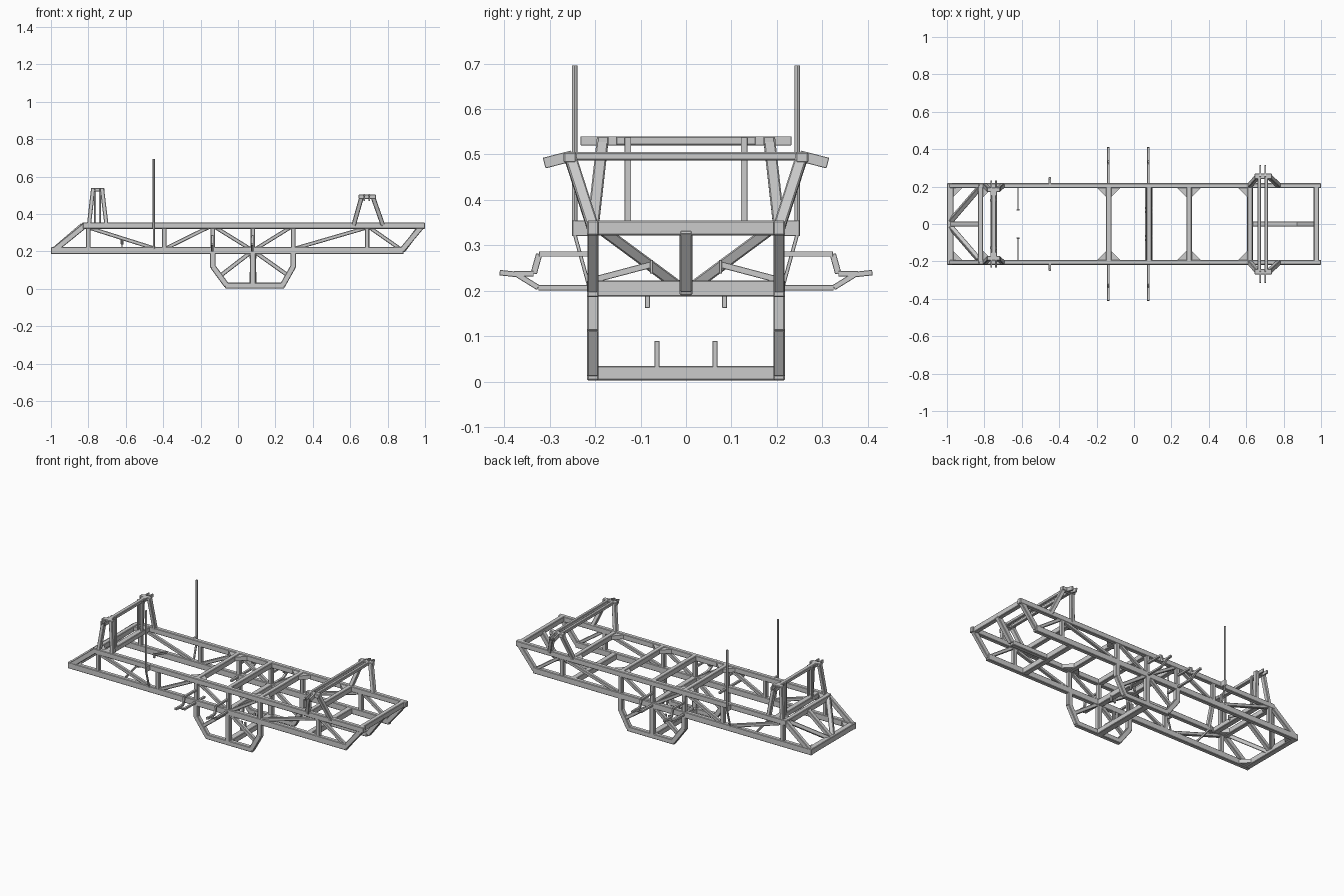
import bpy, bmesh
from mathutils import Vector, Matrix

if "Cube" in bpy.data.objects:
    bpy.data.objects.remove(bpy.data.objects["Cube"])

ZB, ZT, YR = 0.205, 0.338, 0.205   # lower rail, upper rail, rail offset


def finish(name, bm, bevel=0.003):
    bmesh.ops.recalc_face_normals(bm, faces=bm.faces)
    me = bpy.data.meshes.new(name)
    bm.to_mesh(me)
    bm.free()
    ob = bpy.data.objects.new(name, me)
    bpy.context.collection.objects.link(ob)
    if bevel:
        m = ob.modifiers.new("edge", 'BEVEL')
        m.width, m.segments = bevel, 1
    return ob


def bar(bm, p, q, w=0.026, h=0.026):
    """Square tube from p to q; w across (y, or x for cross bars), h the other way."""
    p, q = Vector(p), Vector(q)
    d = (q - p).normalized()
    ref = Vector((1, 0, 0)) if abs(d.y) > 0.6 else Vector((0, 1, 0))
    v = d.cross(ref).normalized()
    u = v.cross(d)
    rot = Matrix((u, v, d)).transposed().to_4x4()
    mat = (Matrix.Translation((p + q) / 2) @ rot
           @ Matrix.Diagonal((w, h, (q - p).length, 1)))
    bmesh.ops.create_cube(bm, size=1, matrix=mat)


def bars(name, segs, w=0.026, h=0.026, mirror=False, bevel=0.003):
    bm = bmesh.new()
    for p, q in segs:
        for s in ((1, -1) if mirror else (1,)):
            bar(bm, (p[0], s * p[1], p[2]), (q[0], s * q[1], q[2]), w, h)
    return finish(name, bm, bevel)


def side(pts):
    """Pairs of (x, z) points to segments in the side plane."""
    return [((a, YR, b), (c, YR, d)) for a, b, c, d in pts]


def path(pts):
    return list(zip(pts[:-1], pts[1:]))


# Main rails and sloped ends
bars("lower_rail", side([(-1, ZB, 0.885, ZB)]), 0.026, 0.038, True)
bars("upper_rail", side([(-0.83, ZT, 1, ZT)]), 0.026, 0.033, True)
bars("end_slope", side([(-0.985, ZB, -0.82, ZT), (0.875, ZB, 0.985, ZT)]),
     0.024, 0.03, True)

# Side truss
bars("truss_post", side([(x, ZB, x, ZT) for x in
     (-0.8, -0.395, -0.135, 0.08, 0.295, 0.69)]), 0.024, 0.024, True)
bars("truss_diagonal", side([
    (-0.8, ZT - .01, -0.41, ZB), (-0.39, ZB + .01, -0.14, ZT),
    (-0.135, ZT, 0.08, ZB), (0.08, ZB, 0.295, ZT),
    (0.3, ZB + .01, 0.69, ZT - .01), (0.69, ZT, 0.88, ZB)]), 0.02, 0.02, True)

# Lower bay hanging under the middle
bars("belly_frame", side([
    (-0.135, ZB, -0.135, 0.112), (-0.135, 0.12, -0.06, 0.018),
    (-0.07, 0.018, 0.248, 0.018), (0.238, 0.018, 0.295, 0.12),
    (0.295, 0.112, 0.295, ZB), (0.08, 0.018, 0.08, ZB)]), 0.026, 0.03, True)
bars("belly_brace", side([(0.08, ZB, -0.095, 0.07), (0.08, ZB, 0.27, 0.07)]),
     0.022, 0.022, True)

# Cross members
bars("upper_cross_bar", [((x, -YR, ZT), (x, YR, ZT)) for x in
     (-0.82, -0.135, 0.08, 0.295, 0.62, 0.975)], 0.028, 0.033)
bars("lower_cross_bar", [((x, -YR, ZB), (x, YR, ZB)) for x in
     (-0.982, 0.08, 0.62)], 0.034, 0.036)
bars("belly_cross_bar", [((0.08, -YR, 0.019), (0.08, YR, 0.019))], 0.04, 0.032)
bars("tail_brace", [((-0.985, 0, ZB), (-0.82, 0, ZT)),
                    ((-0.985, 0.01, ZB), (-0.83, 0.19, ZT)),
                    ((-0.985, -0.01, ZB), (-0.83, -0.19, ZT))], 0.026, 0.024)
bars("nose_brace", path([(0.62, 0, ZB), (0.88, 0, ZB), (0.98, 0, ZT)]), 0.028, 0.03)

# Corner gussets of the cross members
bm = bmesh.new()
for x, z, dirs in ((-0.135, ZT, (-1, 1)), (0.08, ZT, ()), (0.295, ZT, (-1, 1)),
                   (0.62, ZT, (-1,)), (-0.98, ZB, (1,)), (-0.82, ZT, (1,))):
    for d in dirs:
        for s in (-1, 1):
            tri = [(x, s * 0.195), (x + d * 0.065, s * 0.195), (x, s * 0.13)]
            f = bm.faces.new([bm.verts.new((a, b, z - 0.012)) for a, b in tri])
            r = bmesh.ops.extrude_face_region(bm, geom=[f])
            vs = [v for v in r["geom"] if isinstance(v, bmesh.types.BMVert)]
            bmesh.ops.translate(bm, verts=vs, vec=(0, 0, 0.024))
finish("corner_gusset", bm, 0)

# Mounting lugs on the middle cross bars
lug = []
for x in (0.068, 0.094):
    lug += [((x, 0.085, 0.162), (x, 0.085, 0.2)), ((x, 0.064, 0.02), (x, 0.064, 0.09))]
bars("mount_lug", lug, 0.011, 0.012, True, 0.001)

# Outrigger side brackets
seg = []
for x in (-0.137, 0.077):
    seg += path([(x, 0.205, 0.281), (x, 0.323, 0.281), (x, 0.335, 0.238), (x, 0.378, 0.238)])
    seg += path([(x, 0.127, 0.207), (x, 0.325, 0.207), (x, 0.372, 0.236), (x, 0.41, 0.24)])
bars("side_bracket", seg, 0.014, 0.012, True, 0.001)

# Right suspension tower, leaning outwards
bars("right_tower_leg", [((0.618, YR, 0.34), (0.662, 0.255, 0.495)),
                         ((0.775, YR, 0.34), (0.72, 0.255, 0.495))], 0.026, 0.024, True)
bars("right_tower_cap", [((0.645, 0.255, 0.493), (0.737, 0.255, 0.493))], 0.028, 0.024, True)
bars("right_tower_beam", [((x, -0.255, 0.496), (x, 0.255, 0.496)) for x in (0.67, 0.706)],
     0.019, 0.019)
bars("right_tower_ear", [((x, 0.25, 0.497), (x, 0.312, 0.481)) for x in (0.675, 0.702)],
     0.01, 0.024, True, 0.001)

# Left suspension tower, leaning inwards
bars("left_tower_leg", [((-0.797, YR, 0.34), (-0.775, 0.183, 0.535)),
                        ((-0.703, YR, 0.34), (-0.727, 0.183, 0.535))], 0.026, 0.022, True)
bars("left_tower_cap", [((-0.787, 0.183, 0.53), (-0.715, 0.183, 0.53))], 0.026, 0.02, True)
bars("left_tower_beam", [((-0.75, -0.19, 0.53), (-0.75, 0.19, 0.53))], 0.024, 0.02)
bars("left_tower_ear", [((x, y, 0.53), (x, y + 0.08, 0.53)) for x in (-0.764, -0.738)
     for y in (0.152,)], 0.009, 0.02, True, 0.001)
bars("left_tower_strut", [((x, 0.128, 0.34), (x, 0.128, 0.538)) for x in (-0.764, -0.738)],
     0.015, 0.01, True, 0.001)
bars("left_tower_cross_bar", [((-0.75, -YR, ZT), (-0.75, YR, ZT))], 0.034, 0.03)

# Thin inner handles
bars("inner_handle", [((-0.62, 0.2, 0.225), (-0.62, 0.075, 0.258)),
                      ((-0.62, 0.076, 0.238), (-0.62, 0.076, 0.268))], 0.007, 0.014, True, 0.001)

# Tall round posts with brackets
bm = bmesh.new()
for s in (-1, 1):
    bmesh.ops.create_cone(bm, cap_ends=True, segments=12, radius1=0.006, radius2=0.006,
                          depth=0.375, matrix=Matrix.Translation((-0.45, s * 0.245, 0.508)))
post = finish("tall_post", bm, 0)
bpy.context.view_layer.objects.active = post
post.select_set(True)
bpy.ops.object.shade_smooth_by_angle()
bars("post_bracket", [((-0.45, YR, ZT), (-0.45, 0.25, ZT))], 0.012, 0.034, True, 0.001)
bars("post_stay", [((-0.45, 0.245, 0.325), (-0.45, 0.212, 0.205))], 0.008, 0.01, True, 0.001)
